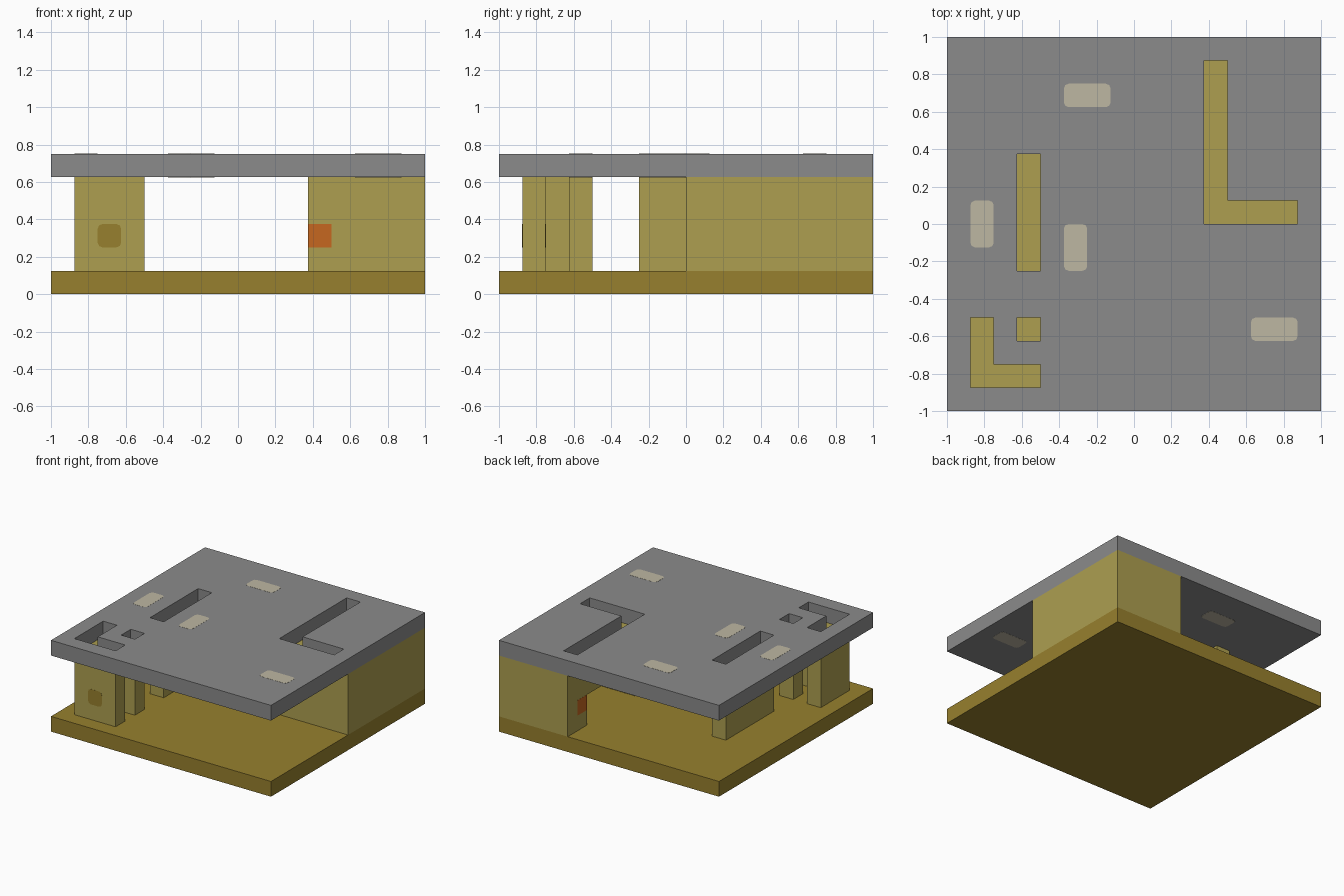
import bpy
import bmesh

cube = bpy.data.objects.get("Cube")
if cube:
    bpy.data.objects.remove(cube, do_unlink=True)

U = 0.125                  # thickness of walls and slabs
FLOOR, CEILING, TOP = U, 5 * U, 6 * U
PROUD = 0.001              # how far inlays stand out of their surface


def material(name, rgb):
    linear = [(c / 255 / 12.92 if c < 10 else ((c / 255 + 0.055) / 1.055) ** 2.4) for c in rgb]
    mat = bpy.data.materials.new(name)
    mat.use_nodes = True
    mat.diffuse_color = (*linear, 1)
    mat.node_tree.nodes["Principled BSDF"].inputs["Base Color"].default_value = (*linear, 1)
    return mat


grey = material("roof_grey", (139, 139, 139))
khaki = material("wall_khaki", (173, 159, 80))
brown = material("floor_brown", (151, 128, 46))
tan = material("skylight_tan", (190, 183, 162))
orange = material("lamp_orange", (198, 103, 32))


def finish(name, bm, mat):
    bmesh.ops.recalc_face_normals(bm, faces=bm.faces)
    mesh = bpy.data.meshes.new(name)
    bm.to_mesh(mesh)
    bm.free()
    obj = bpy.data.objects.new(name, mesh)
    if mat:
        mesh.materials.append(mat)
    bpy.context.collection.objects.link(obj)
    return obj


def prism(name, outline, z0, z1, mat=None):
    """Upright prism over a plan outline."""
    bm = bmesh.new()
    face = bm.faces.new([bm.verts.new((x, y, z0)) for x, y in outline])
    side = bmesh.ops.extrude_face_region(bm, geom=[face])
    verts = [v for v in side["geom"] if isinstance(v, bmesh.types.BMVert)]
    bmesh.ops.translate(bm, verts=verts, vec=(0, 0, z1 - z0))
    return finish(name, bm, mat)


def box(name, lo, hi, mat=None, round_axis=None):
    """Box between two corners, optionally with rounded edges along one axis."""
    bm = bmesh.new()
    bmesh.ops.create_cube(bm, size=1)
    for v in bm.verts:
        v.co = [(a + b) / 2 + c * (b - a) for a, b, c in zip(lo, hi, v.co)]
    if round_axis is not None:
        edges = [e for e in bm.edges
                 if abs(e.verts[0].co[round_axis] - e.verts[1].co[round_axis]) > 1e-4]
        bmesh.ops.bevel(bm, geom=edges, offset=0.025, segments=2, profile=0.5, affect='EDGES')
    return finish(name, bm, mat)


def cut(target, cutter):
    mod = target.modifiers.new("cut", 'BOOLEAN')
    mod.operation, mod.solver, mod.object = 'DIFFERENCE', 'EXACT', cutter
    bpy.context.view_layer.objects.active = target
    bpy.ops.object.modifier_apply(modifier=mod.name)
    bpy.data.objects.remove(cutter, do_unlink=True)


def rect(x0, y0, x1, y1):
    return [(x0, y0), (x1, y0), (x1, y1), (x0, y1)]


def corner(x0, y0, x1, y1):
    """L-shaped outline, one wall thick, with its corner at x0, y0."""
    return [(x0, y0), (x1, y0), (x1, y0 + U), (x0 + U, y0 + U), (x0 + U, y1), (x0, y1)]


# Slabs
box("floor_slab", (-1, -1, 0), (1, 1, FLOOR), brown)
roof = box("roof_slab", (-1, -1, CEILING), (1, 1, TOP), grey)

# Free-standing walls, each under a matching opening in the roof
walls = {
    "corner_wall": corner(-0.875, -0.875, -0.5, -0.5),
    "post": rect(-0.625, -0.625, -0.5, -0.5),
    "long_wall": rect(-0.625, -0.25, -0.5, 0.375),
}
for name, outline in walls.items():
    prism(name, outline, FLOOR, CEILING, khaki)
openings = list(walls.values()) + [corner(0.375, 0, 0.875, 0.875)]
for outline in openings:
    cut(roof, prism("roof_cutter", outline, CEILING - U, TOP + U))

# Hollow room with a wide, low doorway
room = box("room_walls", (0.375, 0, FLOOR), (1, 1, CEILING), khaki)
cut(room, box("room_cutter", (0.5, U, 0), (0.875, 0.875, TOP)))
cut(room, box("door_cutter", (0.25, U, 0), (0.625, 0.75, 0.375)))

# Lamps either side of the doorway
for name, y in (("front_lamp", 0), ("back_lamp", 0.75)):
    box(name, (0.375 - PROUD, y - PROUD, 0.25), (0.5 + PROUD, y + U + PROUD, 0.375), orange)

# Inlay through the front of the corner wall
box("wall_inlay", (-0.75, -0.875 - PROUD, 0.25), (-0.625, -0.75 + PROUD, 0.375), brown, 1)

# Skylights through the roof
for i, (x, y, w, d) in enumerate([(-0.375, 0.625, 2, 1), (-0.875, -0.125, 1, 2),
                                  (-0.375, -0.25, 1, 2), (0.625, -0.625, 2, 1)]):
    box(f"skylight_{i + 1}", (x, y, CEILING - PROUD), (x + w * U, y + d * U, TOP + PROUD), tan, 2)
